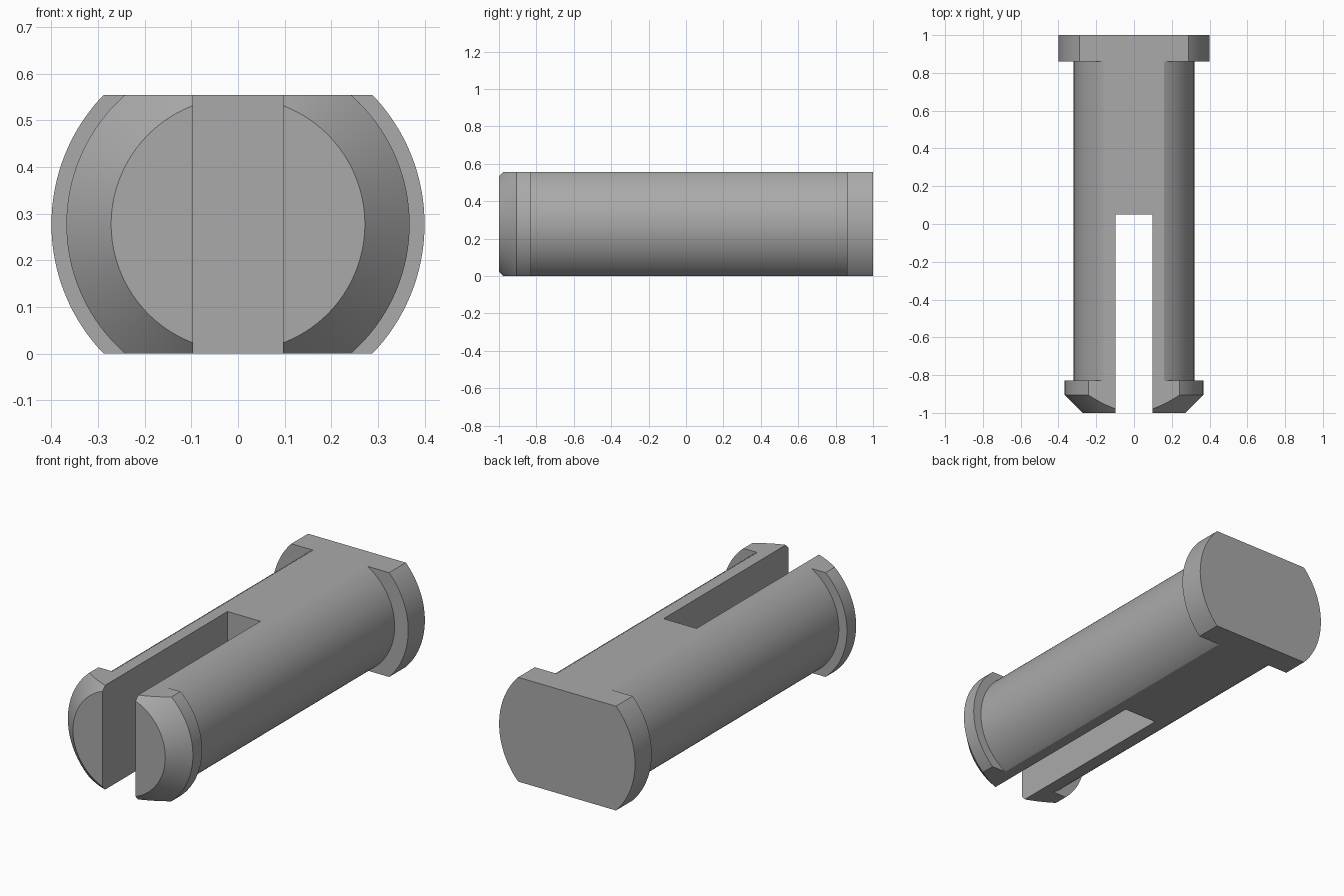
import bpy, bmesh, math
from mathutils import Matrix, Vector

if "Cube" in bpy.data.objects:
    bpy.data.objects.remove(bpy.data.objects["Cube"], do_unlink=True)

HEIGHT = 0.555
SLOT = 0.097
SLOT_END = 0.05
SEGMENTS = 128

grey = bpy.data.materials.new("plain grey")
grey.use_nodes = True
colour = (0.4, 0.4, 0.4, 1)
grey.diffuse_color = colour
grey.node_tree.nodes["Principled BSDF"].inputs["Base Color"].default_value = colour


def make_object(name, bm):
    bmesh.ops.recalc_face_normals(bm, faces=bm.faces)
    mesh = bpy.data.meshes.new(name)
    bm.to_mesh(mesh)
    bm.free()
    obj = bpy.data.objects.new(name, mesh)
    bpy.context.collection.objects.link(obj)
    return obj


def box(name, low, high):
    low, high = Vector(low), Vector(high)
    bm = bmesh.new()
    bmesh.ops.create_cube(bm, size=1, matrix=Matrix.Translation((low + high) / 2)
                          @ Matrix.Diagonal((*(high - low), 1)))
    obj = make_object(name, bm)
    obj.hide_render = True
    return obj


# Round pin: (radius, y) profile of chamfered tip, collar, shaft and head
profile = [(0.272, -1), (0.368, -0.905), (0.368, -0.828), (0.32, -0.828),
           (0.32, 0.86), (0.4, 0.86), (0.4, 1)]
bm = bmesh.new()
rings = []
for radius, y in profile:
    angles = [math.tau * i / SEGMENTS for i in range(SEGMENTS)]
    rings.append([bm.verts.new((radius * math.cos(a), y,
                                HEIGHT / 2 + radius * math.sin(a))) for a in angles])
for a, b in zip(rings, rings[1:]):
    for i in range(SEGMENTS):
        j = (i + 1) % SEGMENTS
        bm.faces.new((a[i], a[j], b[j], b[i]))
bm.faces.new(rings[0])
bm.faces.new(rings[-1])
pin = make_object("split_pin", bm)
pin.data.materials.append(grey)

# Flat top and bottom, then the slot between the two prongs
cutters = [(box("flats_cutter", (-1, -2, 0), (1, 2, HEIGHT)), 'INTERSECT'),
           (box("slot_cutter", (-SLOT, -2, -1), (SLOT, SLOT_END, 1)), 'DIFFERENCE')]
bpy.ops.object.select_all(action='DESELECT')
bpy.context.view_layer.objects.active = pin
pin.select_set(True)
for cutter, operation in cutters:
    mod = pin.modifiers.new(cutter.name, 'BOOLEAN')
    mod.object = cutter
    mod.operation = operation
    mod.solver = 'EXACT'
    bpy.ops.object.modifier_apply(modifier=mod.name)
    bpy.data.objects.remove(cutter, do_unlink=True)

# Smooth round sides with crisp edges
bpy.ops.object.shade_smooth_by_angle(angle=math.radians(20))
